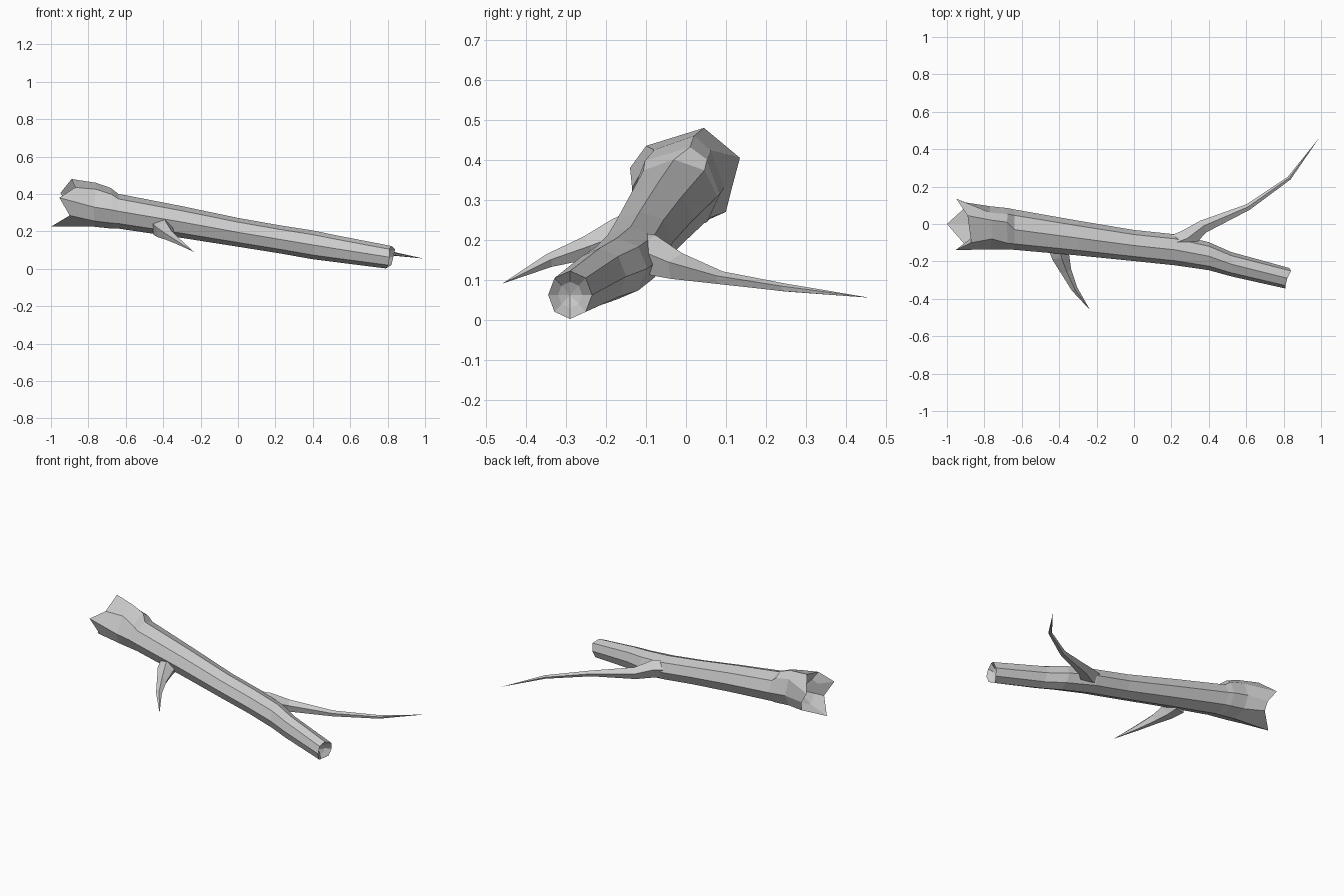
import bpy, bmesh, math
from mathutils import Vector

cube = bpy.data.objects.get("Cube")
if cube:
    bpy.data.objects.remove(cube)

bark = bpy.data.materials.new("grey_bark")
bark.use_nodes = True
colour = (0.6, 0.6, 0.6, 1)
bark.diffuse_color = colour
bark.node_tree.nodes["Principled BSDF"].inputs["Base Color"].default_value = colour


def loft(name, rings, start=None, end=None):
    """Skin rings of equal size; fan each end to a point if one is given."""
    bm = bmesh.new()
    rows = [[bm.verts.new(p) for p in ring] for ring in rings]
    n = len(rows[0])
    for a, b in zip(rows, rows[1:]):
        for i in range(n):
            j = (i + 1) % n
            bm.faces.new((a[i], a[j], b[j], b[i]))
    for row, point in ((rows[0], start), (rows[-1], end)):
        if point is not None:
            tip = bm.verts.new(point)
            for i in range(n):
                bm.faces.new((row[i], row[(i + 1) % n], tip))
    bmesh.ops.recalc_face_normals(bm, faces=bm.faces)
    mesh = bpy.data.meshes.new(name)
    bm.to_mesh(mesh)
    bm.free()
    mesh.materials.append(bark)
    obj = bpy.data.objects.new(name, mesh)
    bpy.context.collection.objects.link(obj)
    return obj


def section(x, y, z, ry, rz):
    """Eight-sided trunk section: 0 back, 2 top, 4 front, 6 bottom."""
    return [Vector((x, y + ry * math.cos(i * math.pi / 4), z + rz * math.sin(i * math.pi / 4)))
            for i in range(8)]


def shrink(ring, centre, factor, x):
    """Inner ring of a hollow broken end."""
    pts = [Vector(centre).lerp(p, factor) for p in ring]
    for p in pts:
        p.x = x + (p.x - centre[0]) * 0.4
    return pts


def twig(name, path, radii, sides):
    """Tapered twig along a path, its last point being the sharp tip."""
    pts = [Vector(p) for p in path]
    rings = []
    for k, r in enumerate(radii):
        d = (pts[k + 1] - pts[max(k - 1, 0)]).normalized()
        u = d.cross(Vector((0, 0, 1))).normalized()
        v = u.cross(d)
        rings.append([pts[k] + r * (u * math.cos(t) + v * math.sin(t))
                      for t in (math.tau * i / sides + 0.4 for i in range(sides))])
    loft(name, rings, pts[0], pts[-1])


# Splintered thick end, with a torn limb rising from its top
splinters = [Vector(p) for p in (
    (-.90, .115, .33), (-.95, .135, .405), (-.89, .045, .48), (-.87, -.10, .435),
    (-.955, -.14, .38), (-.90, -.115, .285), (-1, 0, .225), (-.89, .10, .27))]
thick_centre = (-.9, 0, .34)
scar = section(-.77, -.02, .33, .115, .105)
scar[1] += Vector((0, 0, .02))
scar[2] = Vector((-.76, .02, .46))
scar[3] = Vector((-.76, -.08, .425))
knot = section(-.675, -.025, .315, .11, .10)
knot[1].z += .015
knot[2] = Vector((-.68, .01, .432))
knot[3].z += .012

# Splintered thin end
thin = section(.81, -.29, .062, .055, .06)
for i, dx in enumerate((.02, .03, .01, 0, 0, -.005, -.02, .01)):
    thin[i].x += dx
thin_centre = (.81, -.29, .062)

loft("trunk", [
    shrink(splinters, thick_centre, .62, -.86),
    splinters, scar, knot,
    section(-.64, -.03, .308, .108, .093),
    section(-.3, -.075, .25, .093, .085),
    section(0, -.115, .195, .083, .077),
    section(.22, -.138, .158, .083, .075),
    section(.4, -.172, .128, .075, .077),
    section(.52, -.215, .108, .065, .072),
    thin,
    shrink(thin, thin_centre, .55, .79),
], (-.8, 0, .34), (.775, -.29, .062))

# Long curved side twig and short drooping twig
twig("long_twig", [(.16, -.13, .17), (.28, -.085, .158), (.37, -.015, .13), (.61, .09, .103),
                   (.83, .245, .08), (.99, .46, .055)], (.05, .055, .037, .018, .011), 5)
twig("short_twig", [(-.41, -.10, .225), (-.395, -.17, .205), (-.365, -.25, .178),
                    (-.32, -.345, .147), (-.235, -.46, .09)], (.06, .05, .031, .018), 5)
